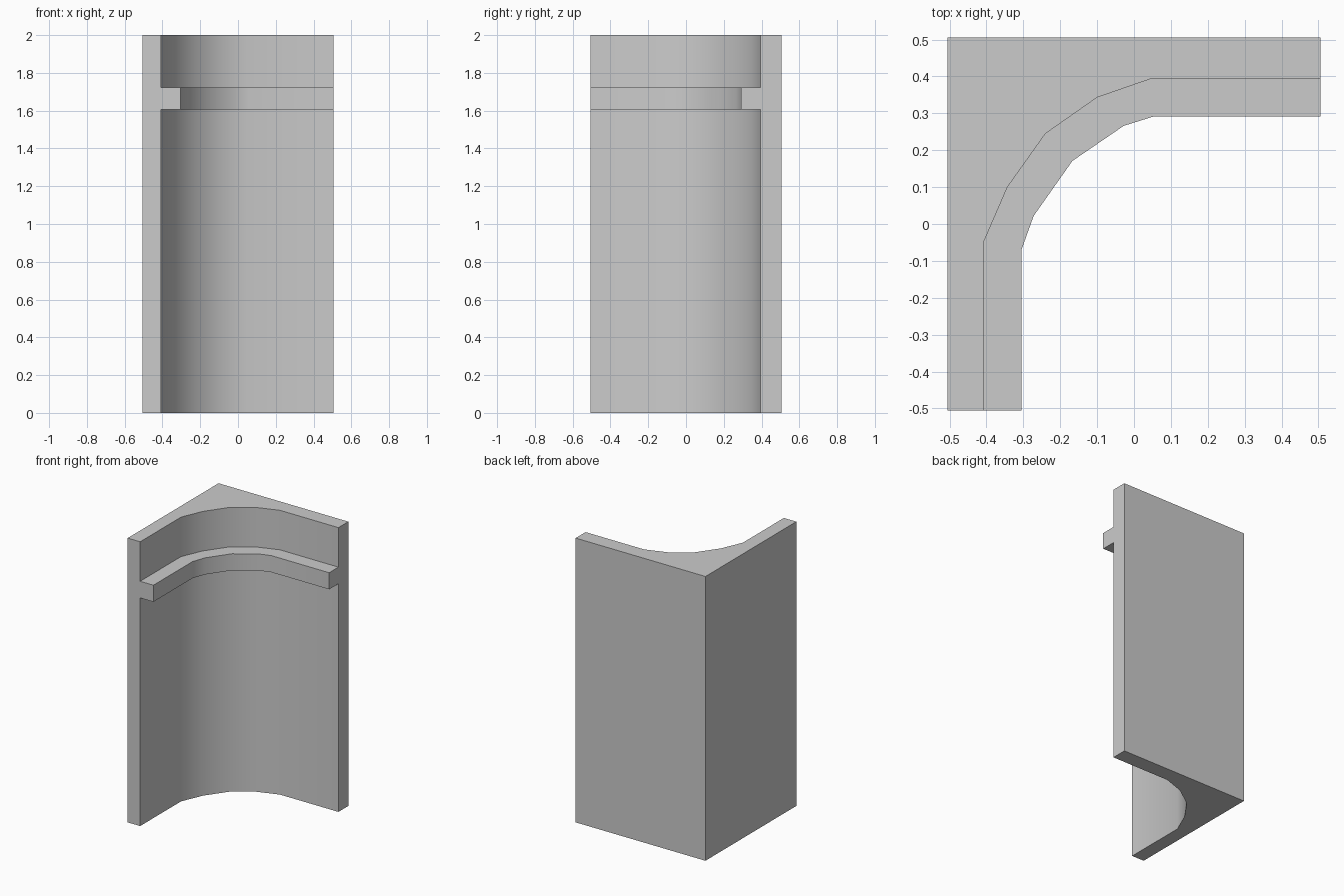
import bpy, bmesh

if "Cube" in bpy.data.objects:
    bpy.data.objects.remove(bpy.data.objects["Cube"])

H = 0.505
# inner wall curve and the parallel front edge of the rail (x, y)
inner = [(H, 0.395), (0.05, 0.395), (-0.10, 0.343), (-0.24, 0.245),
         (-0.343, 0.10), (-0.408, -0.05), (-0.408, -H)]
front = [(H, 0.292), (0.055, 0.292), (-0.028, 0.266), (-0.167, 0.171),
         (-0.272, 0.022), (-0.305, -0.07), (-0.305, -H)]


def prism(name, outline, z0, z1):
    """Extrude a closed outline from z0 to z1."""
    bm = bmesh.new()
    face = bm.faces.new([bm.verts.new((x, y, z0)) for x, y in outline])
    top = bmesh.ops.extrude_face_region(bm, geom=[face], use_keep_orig=True)
    verts = [v for v in top["geom"] if isinstance(v, bmesh.types.BMVert)]
    bmesh.ops.translate(bm, vec=(0, 0, z1 - z0), verts=verts)
    bmesh.ops.recalc_face_normals(bm, faces=bm.faces)
    mesh = bpy.data.meshes.new(name)
    bm.to_mesh(mesh)
    bm.free()
    obj = bpy.data.objects.new(name, mesh)
    bpy.context.collection.objects.link(obj)
    bpy.ops.object.select_all(action='DESELECT')
    obj.select_set(True)
    bpy.context.view_layer.objects.active = obj
    bpy.ops.object.shade_smooth_by_angle(angle=0.6)
    return obj


# Corner wall: square outside, rounded inside
prism("corner_wall", inner + [(-H, -H), (-H, H), (H, H)], 0, 2)

# Rail following the inner curve
prism("curved_rail", inner + front[::-1], 1.605, 1.722)
